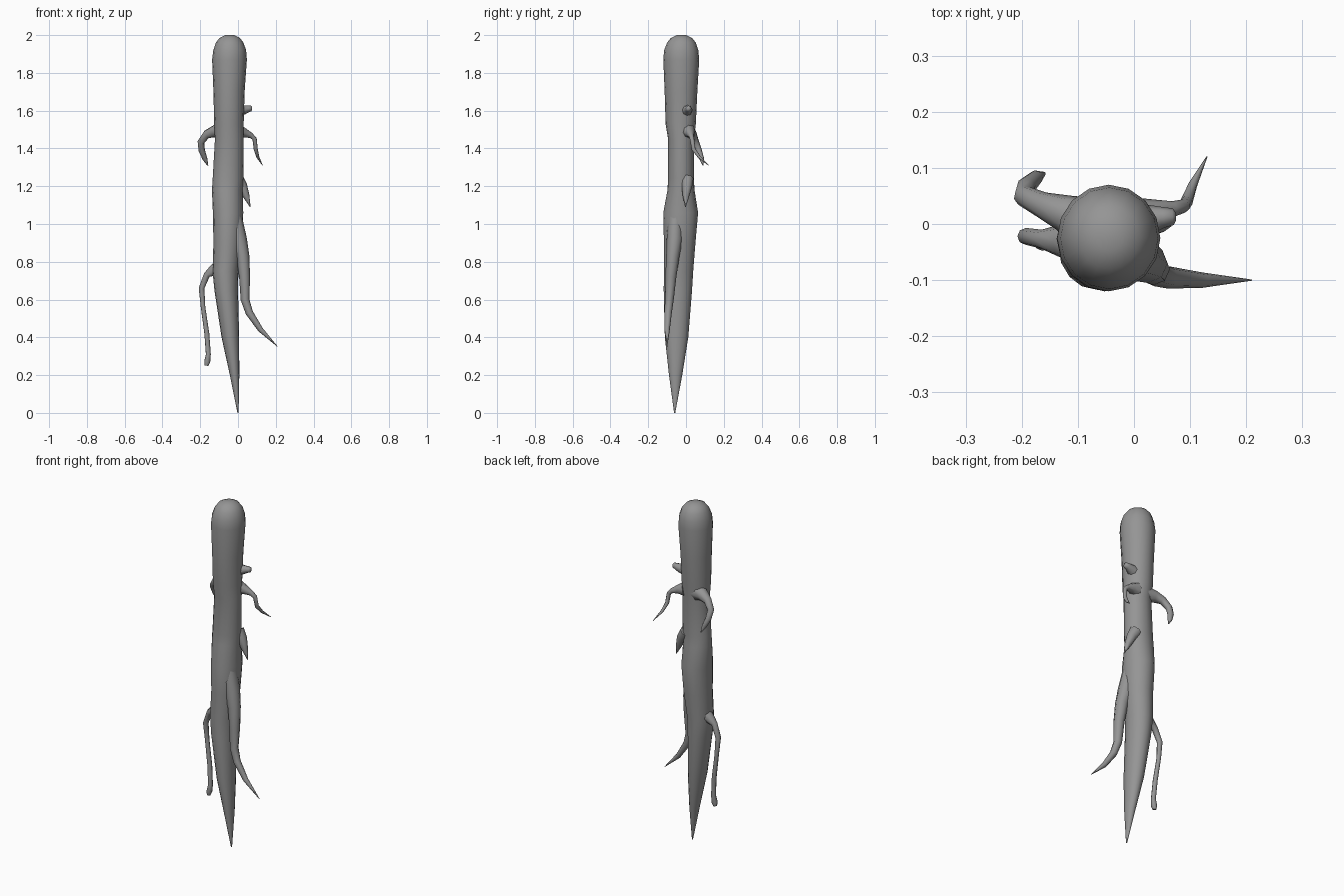
import bpy, bmesh, math
from mathutils import Vector

cube = bpy.data.objects.get("Cube")
if cube:
    bpy.data.objects.remove(cube, do_unlink=True)

grey = bpy.data.materials.new("root grey")
grey.use_nodes = True
grey.diffuse_color = (0.3, 0.3, 0.3, 1)
grey.node_tree.nodes["Principled BSDF"].inputs["Base Color"].default_value = (0.3, 0.3, 0.3, 1)


def skin(name, rings):
    """Bridge the rings into a closed, smooth-shaded skin."""
    bm = bmesh.new()
    loops = [[bm.verts.new(p) for p in ring] for ring in rings]
    n = len(loops[0])
    for a, b in zip(loops, loops[1:]):
        for i in range(n):
            j = (i + 1) % n
            bm.faces.new((a[i], a[j], b[j], b[i]))
    bm.faces.new(loops[0])
    bm.faces.new(loops[-1])
    bmesh.ops.recalc_face_normals(bm, faces=bm.faces)
    mesh = bpy.data.meshes.new(name)
    bm.to_mesh(mesh)
    bm.free()
    mesh.materials.append(grey)
    obj = bpy.data.objects.new(name, mesh)
    bpy.context.collection.objects.link(obj)
    for o in bpy.context.selected_objects:
        o.select_set(False)
    obj.select_set(True)
    bpy.context.view_layer.objects.active = obj
    bpy.ops.object.shade_smooth_by_angle(angle=math.radians(60))


def trunk(name, sections, sides=16):
    """Level oval sections given as z, x min, x max, y min, y max."""
    rings = []
    for z, x0, x1, y0, y1 in sections:
        rings.append([((x0 + x1) / 2 + (x1 - x0) / 2 * math.cos(t),
                       (y0 + y1) / 2 + (y1 - y0) / 2 * math.sin(t), z)
                      for t in (math.tau * i / sides for i in range(sides))])
    skin(name, rings)


def rootlet(name, path, sides=8):
    """Tapered tube along points given as x, y, z, radius."""
    pts = [Vector(p[:3]) for p in path]
    side, last, rings = None, None, []
    for i, p in enumerate(pts):
        way = (pts[min(i + 1, len(pts) - 1)] - pts[max(i - 1, 0)]).normalized()
        if side is None:
            side = way.orthogonal().normalized()
        else:
            side = last.rotation_difference(way) @ side
        last, up = way, way.cross(side)
        r = path[i][3]
        rings.append([p + r * (side * math.cos(t) + up * math.sin(t))
                      for t in (math.tau * k / sides for k in range(sides))])
    skin(name, rings)


# Main tapering root with rounded crown
trunk("main_root", [
    (0, -.003, .003, -.063, -.057),
    (.2, -.043, .007, -.09, -.02),
    (.4, -.087, .006, -.112, .012),
    (.65, -.125, .0, -.118, .032),
    (.75, -.135, .002, -.117, .038),
    (.9, -.13, .02, -.117, .05),
    (1.06, -.133, .028, -.12, .064),
    (1.18, -.138, .024, -.098, .045),
    (1.24, -.134, .028, -.095, .042),
    (1.45, -.122, .03, -.095, .042),
    (1.53, -.126, .03, -.108, .052),
    (1.7, -.13, .035, -.113, .06),
    (1.87, -.137, .047, -.12, .07),
    (1.92, -.131, .043, -.116, .065),
    (1.96, -.117, .029, -.1, .052),
    (1.985, -.098, .01, -.08, .032),
    (2, -.066, -.02, -.048, .002)])

# Side rootlets
rootlet("upper_left_nub", [
    (.0, .0, 1.6, .035), (.035, .01, 1.605, .024), (.055, .012, 1.61, .018),
    (.07, .013, 1.612, .015), (.075, .013, 1.612, .006)])
rootlet("upper_right_rootlet", [
    (-.08, .0, 1.49, .05), (-.125, .02, 1.49, .033), (-.165, .035, 1.475, .023),
    (-.196, .05, 1.435, .019), (-.192, .067, 1.39, .017),
    (-.175, .083, 1.345, .013), (-.16, .09, 1.31, .003)])
rootlet("upper_left_rootlet", [
    (.0, .01, 1.49, .04), (.035, .02, 1.482, .025), (.07, .027, 1.468, .014),
    (.088, .032, 1.45, .012), (.094, .04, 1.395, .011),
    (.105, .07, 1.355, .008), (.13, .12, 1.31, .001)])
rootlet("middle_left_spur", [
    (-.005, .005, 1.24, .035), (.022, .005, 1.2, .028),
    (.043, .0, 1.15, .018), (.065, -.003, 1.09, .002)])
rootlet("lower_left_rootlet", [
    (-.02, -.055, 1.04, .04), (.005, -.06, .92, .042), (.025, -.07, .83, .035),
    (.035, -.08, .72, .029), (.037, -.088, .6, .023), (.06, -.095, .53, .02),
    (.12, -.1, .44, .014), (.21, -.1, .35, .001)])
rootlet("lower_right_rootlet", [
    (-.09, -.03, .77, .05), (-.13, -.03, .755, .03), (-.165, -.027, .73, .017),
    (-.193, -.022, .66, .015), (-.185, -.02, .56, .012),
    (-.165, -.025, .42, .013), (-.157, -.03, .31, .013),
    (-.163, -.032, .27, .016), (-.167, -.032, .25, .01)])
